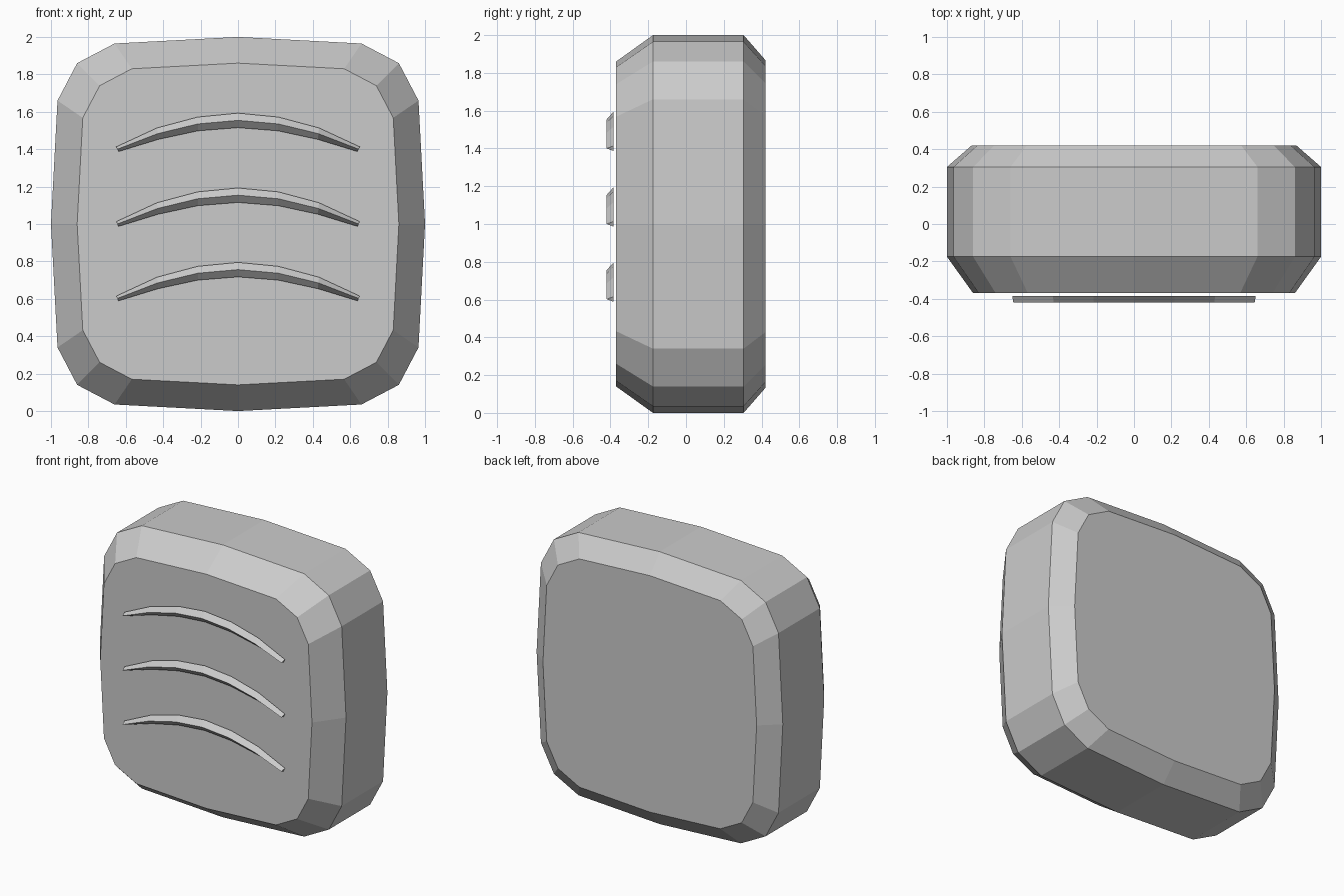
import bpy
import bmesh

cube = bpy.data.objects.get("Cube")
if cube:
    bpy.data.objects.remove(cube, do_unlink=True)

grey = bpy.data.materials.new("light grey")
grey.use_nodes = True
grey.diffuse_color = (0.6, 0.6, 0.6, 1)
grey.node_tree.nodes["Principled BSDF"].inputs["Base Color"].default_value = grey.diffuse_color


def loft(name, rings):
    """Skin a list of closed rings and cap both ends, flat shaded."""
    bm = bmesh.new()
    loops = [[bm.verts.new(p) for p in ring] for ring in rings]
    n = len(loops[0])
    for a, b in zip(loops, loops[1:]):
        for i in range(n):
            j = (i + 1) % n
            bm.faces.new((a[i], a[j], b[j], b[i]))
    bm.faces.new(loops[0])
    bm.faces.new(loops[-1])
    bmesh.ops.recalc_face_normals(bm, faces=bm.faces)
    mesh = bpy.data.meshes.new(name)
    bm.to_mesh(mesh)
    bm.free()
    mesh.materials.append(grey)
    obj = bpy.data.objects.new(name, mesh)
    bpy.context.collection.objects.link(obj)
    return obj


# Rounded-square outline: one quarter turned four times
outline = []
quarter = [(0, 1), (0.66, 0.965), (0.86, 0.86), (0.965, 0.66)]
for turn in range(4):
    outline += quarter
    quarter = [(z, -x) for x, z in quarter]

# Body with a wide front chamfer and a narrow back chamfer
layers = [(-0.37, 0.86), (-0.175, 1), (0.305, 1), (0.42, 0.868)]
loft("body", [[(x * s, y, 1 + z * s) for x, z in outline] for y, s in layers])

# Arched, tapered front ridges: x, centre height, half thickness, end lean
half = [(0.215, 0.135, 0.037, 0.001), (0.43, 0.083, 0.031, 0.003), (0.645, 0, 0.013, 0.006)]
stations = [(-x, z, t, -l) for x, z, t, l in reversed(half)] + [(0, 0.154, 0.039, 0)] + half
for name, base in (("lower_ridge", 0.602), ("middle_ridge", 1.0), ("upper_ridge", 1.4)):
    loft(name, [[(x + lean, -0.385, base + z + t),
                 (x, -0.42, base + z),
                 (x - lean, -0.385, base + z - t)] for x, z, t, lean in stations])
